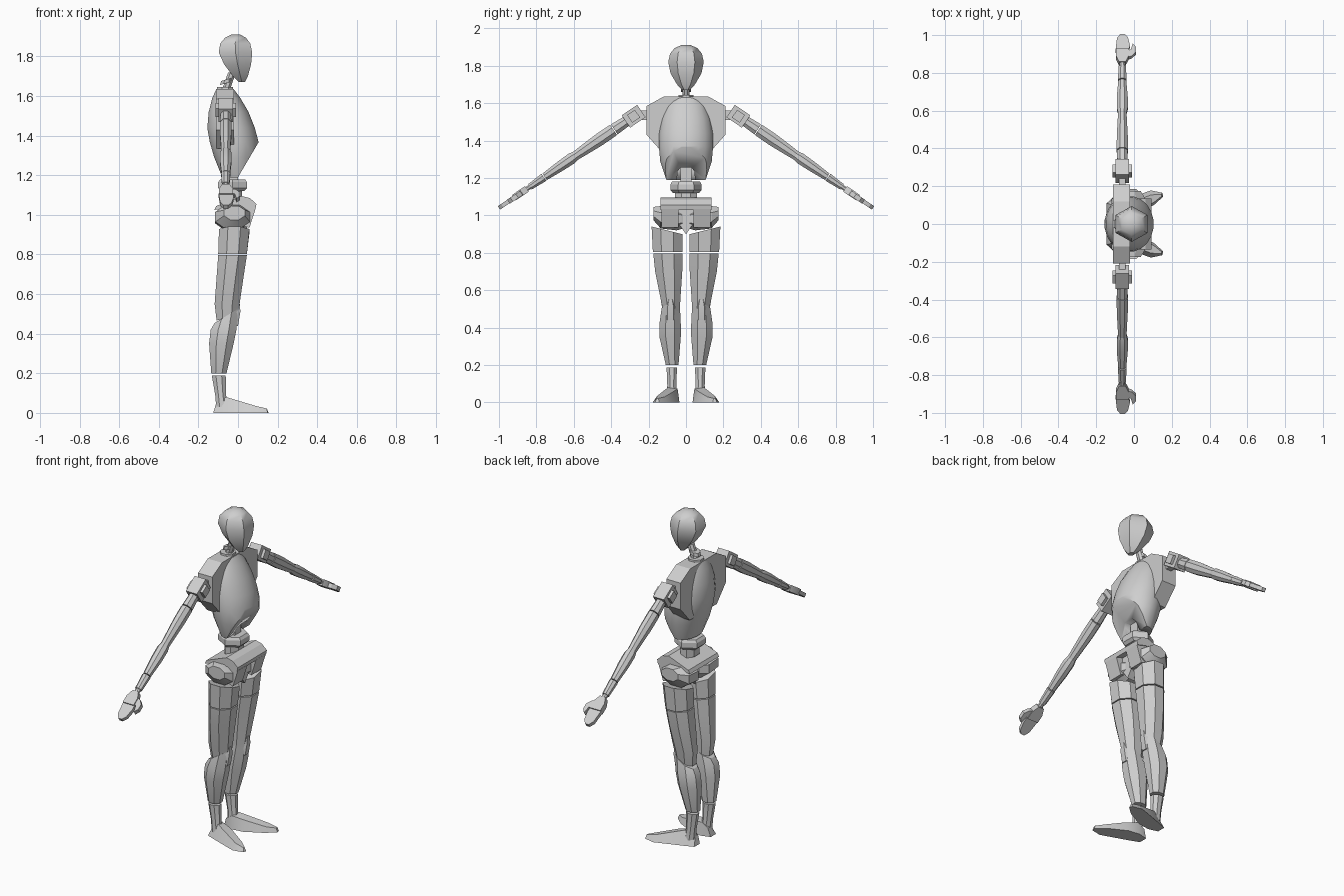
import bpy, bmesh, math
from mathutils import Matrix, Vector

if "Cube" in bpy.data.objects:
    bpy.data.objects.remove(bpy.data.objects["Cube"])

GREY = bpy.data.materials.new("light_grey")
GREY.diffuse_color = (0.62, 0.62, 0.62, 1)
GREY.use_nodes = True
GREY.node_tree.nodes["Principled BSDF"].inputs["Base Color"].default_value = GREY.diffuse_color


def finish(name, bm, mat=None, angle=25):
    if mat:
        bm.transform(mat)
    bmesh.ops.recalc_face_normals(bm, faces=bm.faces)
    me = bpy.data.meshes.new(name)
    bm.to_mesh(me)
    bm.free()
    me.materials.append(GREY)
    ob = bpy.data.objects.new(name, me)
    bpy.context.collection.objects.link(ob)
    bpy.context.view_layer.objects.active = ob
    ob.select_set(True)
    bpy.ops.object.shade_smooth_by_angle(angle=math.radians(angle))
    ob.select_set(False)
    return ob


def loft_bm(rings, n):
    """Rings are (z, x0, x1, y0, y1, slope along x, slope along y)."""
    bm = bmesh.new()
    unit = [(math.cos((i + .5) * math.tau / n), math.sin((i + .5) * math.tau / n)) for i in range(n)]
    mx, my = max(u[0] for u in unit), max(u[1] for u in unit)
    loops = []
    for z, x0, x1, y0, y1, *tilt in rings:
        tx, ty = tilt or (0, 0)
        loop = []
        for u, v in unit:
            dx, dy = u / mx * (x1 - x0) / 2, v / my * (y1 - y0) / 2
            loop.append(bm.verts.new(((x0 + x1) / 2 + dx, (y0 + y1) / 2 + dy, z + tx * dx + ty * dy)))
        loops.append(loop)
    for a, b in zip(loops, loops[1:]):
        for i in range(n):
            j = (i + 1) % n
            bm.faces.new((a[i], a[j], b[j], b[i]))
    bm.faces.new(loops[0])
    bm.faces.new(loops[-1])
    return bm


def prism_bm(pts, axis, a, b):
    """Outline extruded along an axis from a to b."""
    bm = bmesh.new()
    place = {'x': lambda p, t: (t, p[0], p[1]),
             'y': lambda p, t: (p[0], t, p[1]),
             'z': lambda p, t: (p[0], p[1], t)}[axis]
    lo = [bm.verts.new(place(p, a)) for p in pts]
    hi = [bm.verts.new(place(p, b)) for p in pts]
    bm.faces.new(lo)
    bm.faces.new(hi)
    for i in range(len(pts)):
        j = (i + 1) % len(pts)
        bm.faces.new((lo[i], lo[j], hi[j], hi[i]))
    return bm


def pair(name, make, mat=None):
    """Left and right copies of a part."""
    flip = Matrix.Scale(-1, 4, (0, 1, 0))
    mat = mat or Matrix()
    finish("left_" + name, make(), mat)
    finish("right_" + name, make(), flip @ mat)


def box(x0, x1, y0, y1):
    return [(x0, y0), (x1, y0), (x1, y1), (x0, y1)]


# Head: six-sided egg tapering to the chin
finish("head", loft_bm([
    (1.67, .005, .035, -.02, .02), (1.70, -.025, .05, -.048, .048),
    (1.76, -.07, .066, -.083, .083), (1.82, -.097, .072, -.095, .095),
    (1.865, -.09, .062, -.085, .085), (1.895, -.065, .04, -.06, .06),
    (1.91, -.035, .012, -.025, .025)], 6), angle=32)

# Neck
finish("neck", loft_bm([(1.62, -.085, -.045, -.02, .02), (1.72, -.05, -.01, -.02, .02)], 8))
finish("neck_collar", loft_bm([(1.665, -.09, -.03, -.028, .028, .3, 0),
                               (1.685, -.085, -.025, -.028, .028, .3, 0)], 8))
finish("neck_base", loft_bm([(1.60, -.11, -.02, -.045, .045), (1.645, -.105, -.025, -.04, .04)], 8))

# Ribcage: rounded shell with a slanted belly and a notch for the spine
bm = loft_bm([
    (1.19, -.08, .06, -.105, .105), (1.29, -.12, .10, -.138, .138),
    (1.37, -.143, .103, -.145, .145), (1.44, -.155, .085, -.143, .143),
    (1.52, -.148, .053, -.13, .13), (1.59, -.13, .012, -.105, .105),
    (1.63, -.112, -.018, -.08, .08)], 20)
cut = bmesh.ops.bisect_plane(bm, geom=bm.verts[:] + bm.edges[:] + bm.faces[:],
                             plane_co=(0, 0, 1.19), plane_no=(.17, 0, -.1), clear_outer=True)
bmesh.ops.contextual_create(bm, geom=[e for e in cut["geom_cut"] if isinstance(e, bmesh.types.BMEdge)])
ribs = finish("ribcage", bm, angle=35)
notch = finish("notch_cutter", prism_bm(
    [(-.055, 1.1), (.055, 1.1), (.045, 1.235), (.03, 1.255), (-.03, 1.255), (-.045, 1.235)], 'x', -.065, .3))
mod = ribs.modifiers.new("notch", 'BOOLEAN')
mod.object, mod.operation, mod.solver = notch, 'DIFFERENCE', 'EXACT'
bpy.context.view_layer.objects.active = ribs
bpy.ops.object.modifier_apply(modifier="notch")
bpy.data.objects.remove(notch)

# Shoulder yoke
yoke = [(.12, 1.635), (.21, 1.585), (.21, 1.43), (.125, 1.335)]
finish("shoulder_yoke", prism_bm(yoke + [(-y, z) for y, z in reversed(yoke)], 'x', -.112, -.02))

# Spine and waist
finish("spine", prism_bm(box(-.055, .0, -.03, .03), 'z', 1.08, 1.26))
finish("waist_block", loft_bm([(1.12, -.085, .03, -.07, .07), (1.135, -.1, .045, -.083, .083),
                               (1.165, -.1, .045, -.083, .083), (1.18, -.09, .035, -.075, .075)], 6))
finish("waist_base", loft_bm([(1.07, -.07, .02, -.06, .06), (1.12, -.07, .02, -.06, .06)], 8))

# Pelvis plate tilted up towards the front, crotch wedge and hip barrels
finish("pelvis_plate", prism_bm(
    [(-.12, 1.025), (-.11, 1.045), (.02, 1.095), (.06, 1.085), (.093, 1.055), (.088, 1.03), (.03, 1.045)],
    'y', -.135, .135))
finish("crotch", prism_bm([(-.05, .97), (0, .9), (.05, .97), (.05, 1.04), (-.05, 1.04)], 'x', -.06, .045))
pair("hip", lambda: loft_bm([
    (.015, -.075, .045, .93, 1.03), (.05, -.115, .06, .92, 1.045), (.135, -.115, .06, .93, 1.05),
    (.175, -.07, .035, .975, 1.045)], 8),
    Matrix(((1, 0, 0, 0), (0, 0, 1, 0), (0, 1, 0, 0), (0, 0, 0, 1))))
pair("hip_flap", lambda: prism_bm([(.0, .95), (.058, .935), (.09, 1.035), (.0, 1.05)], 'y', .04, .13))

# Legs
pair("thigh_top", lambda: loft_bm([
    (.803, -.1, .045, .02, .177), (.92, -.096, .058, .018, .184, 0, .25)], 8))
pair("thigh", lambda: loft_bm([
    (.48, -.108, -.002, .034, .122, .25, 0), (.55, -.118, .008, .03, .135),
    (.70, -.107, .03, .02, .165), (.797, -.1, .045, .02, .175)], 8))
pair("shin", lambda: loft_bm([
    (.2, -.135, -.058, .04, .108), (.35, -.146, -.022, .028, .142),
    (.42, -.138, -.008, .028, .142), (.49, -.118, .002, .032, .13, .6, 0)], 8))
pair("knee_cap", lambda: loft_bm([
    (.44, -.05, .0, .05, .115), (.51, -.05, .012, .05, .115), (.55, -.03, .01, .065, .1)], 6))
pair("ankle", lambda: loft_bm([
    (.03, -.11, -.05, .045, .105), (.09, -.115, -.06, .052, .1), (.188, -.132, -.062, .048, .104)], 8))


# Foot: wedge from a flared sole up to a narrow instep, toes turned out
def foot():
    sole = [(-.125, .05), (-.125, .1), (-.06, .125), (.09, .178), (.15, .165), (.155, .145), (.105, .1), (0, .045), (-.07, .035)]
    top = [.05, .05, .08, .035, .022, .022, .03, .06, .075]
    bm = prism_bm(sole, 'z', 0, 1)
    for v in bm.verts:
        if v.co.z > .5:
            i = min(range(len(sole)), key=lambda k: (Vector(sole[k]) - v.co.xy).length)
            v.co.z = top[i]
            along = min(max(v.co.x, -.11), .145)
            v.co.y += (.087 + along * .42 - v.co.y) * .45
            v.co.x = along
    bmesh.ops.triangulate(bm, faces=[f for f in bm.faces if len(f.verts) > 4])
    return bm


pair("foot", foot)

# Arms: built along local z, then swung out and down from the shoulder
d = Vector((0, .72, -.49)).normalized()
side = d.cross(Vector((1, 0, 0)))
ARM = Matrix.Translation((-.062, .28, 1.53)) @ Matrix(
    ((1, side.x, d.x), (0, side.y, d.y), (0, side.z, d.z))).to_4x4()


def limb(name, rings, n=8):
    pair(name, lambda: loft_bm([(t, -x, x, -y, y) for t, x, y in rings], n), ARM)


pair("shoulder_pin", lambda: prism_bm(box(-.08, -.045, 1.51, 1.56), 'y', .19, .26))
limb("shoulder_block", [(-.05, .036, .04), (.05, .036, .04)], 4)
limb("shoulder_axle", [(-.025, .052, .025), (.025, .052, .025)], 4)
limb("arm_collar", [(.04, .025, .028), (.125, .029, .032)])
limb("upper_arm", [(.13, .03, .033), (.22, .029, .034), (.33, .024, .028), (.385, .022, .024)])
limb("forearm", [(.36, .02, .022), (.40, .029, .03), (.47, .029, .028), (.575, .021, .021)])
limb("lower_forearm", [(.58, .023, .023), (.67, .019, .017)])
limb("wrist", [(.665, .014, .012), (.72, .014, .012)])

# Hands: palm, rounded fingers and a thumb towards the front
pair("palm", lambda: prism_bm(
    [(-.018, .69), (.018, .69), (.036, .73), (.036, .775), (-.034, .775), (-.034, .73)],
    'y', -.018, .018), ARM)
pair("fingers", lambda: prism_bm(
    [(-.036, .765), (.038, .765), (.04, .80), (.03, .85), (.012, .871), (-.01, .871), (-.028, .845)],
    'y', -.011, .011), ARM)
pair("thumb", lambda: prism_bm(
    [(.02, .72), (.05, .73), (.072, .755), (.072, .79), (.055, .81), (.045, .77), (.02, .765)],
    'y', -.012, .014), ARM)
